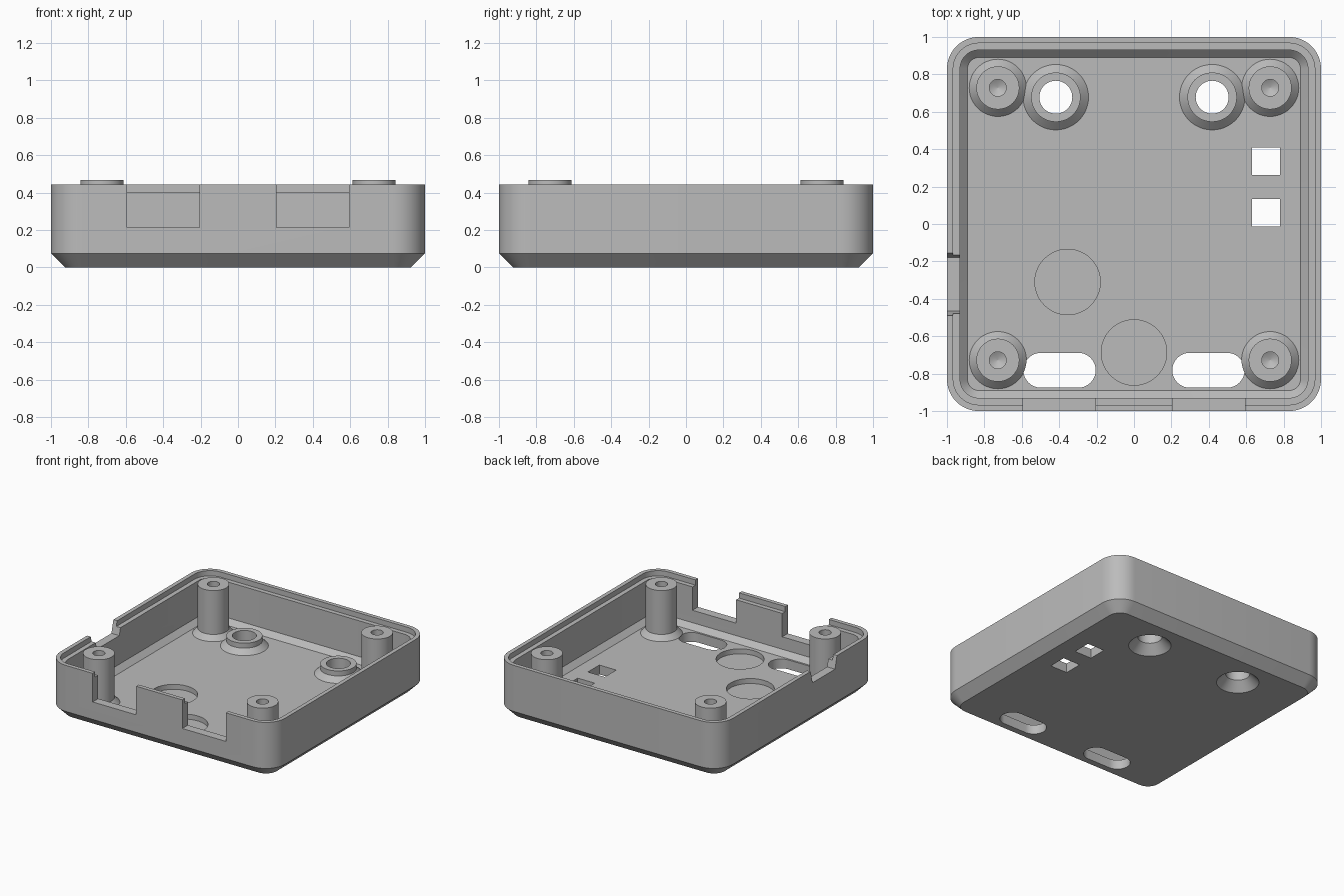
import bpy, bmesh
from math import pi, sin, cos, radians

if "Cube" in bpy.data.objects:
    bpy.data.objects.remove(bpy.data.objects["Cube"])

grey = bpy.data.materials.new("plain_grey")
grey.use_nodes = True
grey.diffuse_color = (0.5, 0.5, 0.5, 1)
grey.node_tree.nodes["Principled BSDF"].inputs["Base Color"].default_value = grey.diffuse_color

FLOOR = 0.075
RIM = 0.445
LEDGE = 0.403


def loft(name, rings):
    """Skin a stack of equal-sized point rings and cap both ends."""
    bm = bmesh.new()
    loops = [[bm.verts.new(p) for p in ring] for ring in rings]
    for a, b in zip(loops, loops[1:]):
        for i in range(len(a)):
            j = (i + 1) % len(a)
            bm.faces.new((a[i], a[j], b[j], b[i]))
    bm.faces.new(loops[0][::-1])
    bm.faces.new(loops[-1])
    bmesh.ops.remove_doubles(bm, verts=bm.verts, dist=1e-5)
    bmesh.ops.recalc_face_normals(bm, faces=bm.faces)
    mesh = bpy.data.meshes.new(name)
    bm.to_mesh(mesh)
    bm.free()
    mesh.materials.append(grey)
    obj = bpy.data.objects.new(name, mesh)
    bpy.context.collection.objects.link(obj)
    return obj


def rounded_rect(hx, hy, r, z, cx=0, cy=0, steps=10):
    pts = []
    for q, (sx, sy) in enumerate(((1, 1), (-1, 1), (-1, -1), (1, -1))):
        for k in range(steps + 1):
            a = (q + k / steps) * pi / 2
            pts.append((cx + sx * (hx - r) + r * cos(a), cy + sy * (hy - r) + r * sin(a), z))
    return pts


def lathe(name, x, y, profile, n=48):
    return loft(name, [[(x + r * cos(2 * pi * i / n), y + r * sin(2 * pi * i / n), z)
                        for i in range(n)] for r, z in profile])


def box(name, x0, x1, y0, y1, z0, z1, flare=0):
    """Box whose top grows by flare along y."""
    return loft(name, [[(x0, y0 - f, z), (x1, y0 - f, z), (x1, y1 + f, z), (x0, y1 + f, z)]
                       for z, f in ((z0, 0), (z1, flare))])


def cut(target, cutter):
    mod = target.modifiers.new("cut", "BOOLEAN")
    mod.operation = "DIFFERENCE"
    mod.solver = "EXACT"
    mod.object = cutter
    bpy.context.view_layer.objects.active = target
    bpy.ops.object.modifier_apply(modifier=mod.name)
    bpy.data.objects.remove(cutter)


# Tray shell: chamfered base, stepped rim, chamfered floor edge
section = [(0.075, 0), (0, 0.075), (0, RIM), (0.033, RIM), (0.033, LEDGE),
           (0.07, LEDGE), (0.07, FLOOR + 0.04), (0.11, FLOOR)]
tray = loft("tray", [rounded_rect(1 - d, 1 - d, 0.17 - d, z) for d, z in section])

# Front wall openings and floor slots
for s in (-1, 1):
    x0, x1 = sorted((s * 0.205, s * 0.593))
    cut(tray, box("front_cutter", x0, x1, -1.1, -0.9, 0.215, 0.6))
    cut(tray, loft("slot_cutter", [rounded_rect(0.193, 0.093, 0.0925, z, s * 0.398, -0.782)
                                   for z in (-0.1, 0.2)]))

# Side wall notch with sloping ends
cut(tray, box("notch_cutter", -1.1, -0.9, -0.465, -0.18, 0.345, 0.465, 0.03))

# Square floor windows
for y in (0.06, 0.335):
    cut(tray, box("window_cutter", 0.63, 0.78, y - 0.073, y + 0.073, -0.1, 0.2))

# Round shallow recesses
for x, y in ((-0.355, -0.31), (0, -0.687)):
    cut(tray, lathe("recess_cutter", x, y, [(0.175, 0.035), (0.175, 0.2)]))

# Screw bosses with countersinks from below
for side, s in (("right", -1), ("left", 1)):
    x, y = s * 0.418, 0.678
    cut(tray, lathe("countersink_cutter", x, y,
                    [(0.173, -0.02), (0.155, 0), (0.088, 0.07), (0.088, 0.3)]))
    boss = lathe("screw_boss_" + side, x, y,
                 [(0.175, FLOOR - 0.003), (0.175, FLOOR), (0.132, FLOOR + 0.04), (0.132, 0.155)])
    cut(boss, lathe("bore_cutter", x, y, [(0.088, 0), (0.088, 0.3)]))

# Corner posts with flared feet and blind pilot holes
for end, t in (("front", -1), ("back", 1)):
    for side, s in (("right", -1), ("left", 1)):
        lathe(f"{end}_{side}_post", s * 0.728, t * 0.728,
              [(0.153, FLOOR - 0.003), (0.153, FLOOR), (0.115, FLOOR + 0.04), (0.115, 0.468),
               (0.045, 0.468), (0.045, 0.2), (0.001, 0.175)])

# Smooth curved walls, keep edges crisp
for obj in bpy.context.scene.objects:
    obj.select_set(obj.type == "MESH")
bpy.context.view_layer.objects.active = tray
bpy.ops.object.shade_smooth_by_angle(angle=radians(30))
